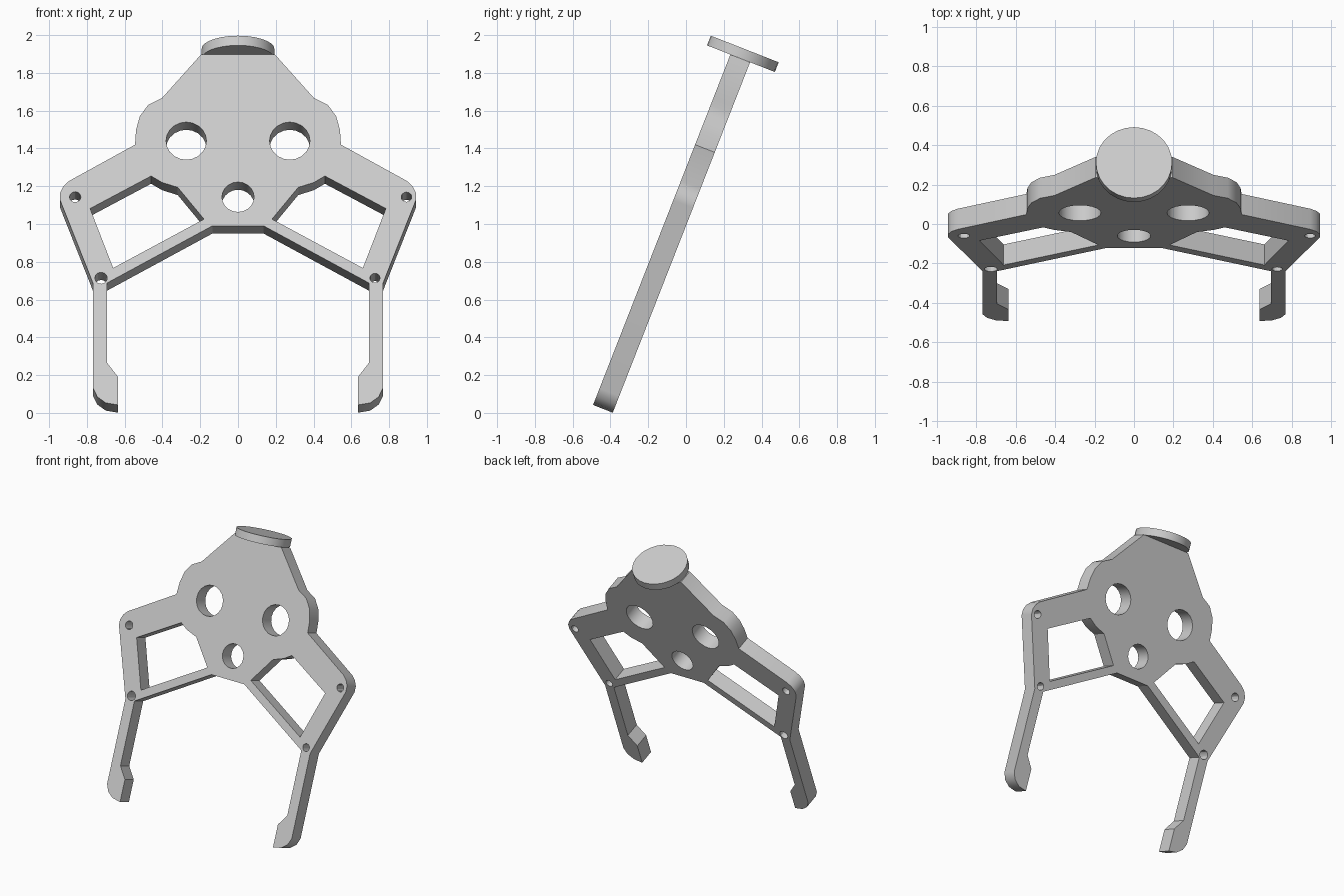
import bpy, bmesh, math
from mathutils import Matrix

if "Cube" in bpy.data.objects:
    bpy.data.objects.remove(bpy.data.objects["Cube"])

THICK = 0.112
TILT = math.radians(21.4)
BASE_Y, BASE_Z = -0.492, 0.042
COS = math.cos(TILT)
lean = Matrix.Translation((0, BASE_Y, BASE_Z)) @ Matrix.Rotation(-TILT, 4, "X")

grey = bpy.data.materials.new("plain grey")
grey.use_nodes = True
colour = (0.6, 0.6, 0.6, 1)
grey.diffuse_color = colour
grey.node_tree.nodes["Principled BSDF"].inputs["Base Color"].default_value = colour


def along(z):
    """Height above the ground to distance along the leaning plate."""
    return (z - BASE_Z) / COS


def circle(x, z, r, n=20):
    turns = [2 * math.pi * i / n for i in range(n)]
    return [(x + r * math.cos(a), along(z) + r * math.sin(a)) for a in turns]


def finish(bm, name, thickness=0):
    mesh = bpy.data.meshes.new(name)
    bm.to_mesh(mesh)
    bm.free()
    mesh.materials.append(grey)
    obj = bpy.data.objects.new(name, mesh)
    bpy.context.collection.objects.link(obj)
    bpy.ops.object.select_all(action="DESELECT")
    obj.select_set(True)
    bpy.context.view_layer.objects.active = obj
    if thickness:
        mod = obj.modifiers.new("thickness", "SOLIDIFY")
        mod.thickness = thickness
        mod.offset = 0
        bpy.ops.object.modifier_apply(modifier=mod.name)
    bpy.ops.object.shade_smooth_by_angle(angle=math.radians(30))
    obj.matrix_world = lean
    return obj


# Half outline: neck, shoulder bulge, elbow corner, finger, lower strut
half = [(0.196, 1.897), (0.402, 1.667), (0.476, 1.63), (0.52, 1.57), (0.54, 1.497),
        (0.545, 1.42), (0.894, 1.228), (0.925, 1.2), (0.942, 1.165), (0.942, 1.127),
        (0.767, 0.685), (0.767, 0.13), (0.745, 0.085), (0.7, 0.053), (0.635, 0.042),
        (0.635, 0.19), (0.693, 0.265), (0.693, 0.688), (0.136, 0.99)]
right_half = [(x, along(z)) for x, z in half]
outline = right_half + [(-x, v) for x, v in reversed(right_half)]

# Window between upper arm, link and lower strut
window = [(0.46, 1.254), (0.783, 1.082), (0.661, 0.767), (0.18, 1.026),
          (0.319, 1.194), (0.402, 1.22)]
loops = [outline]
for side in (1, -1):
    loops.append([(side * x, along(z)) for x, z in window])
    loops.append(circle(side * 0.274, 1.44, 0.107))

# Centre hole and pivot holes
loops += [circle(0, 1.143, 0.085),
          circle(0.892, 1.143, 0.028, 12), circle(-0.862, 1.143, 0.03, 12),
          circle(0.725, 0.714, 0.027, 12), circle(-0.725, 0.714, 0.033, 12)]

# Gripper plate
bm = bmesh.new()
edges = []
for loop in loops:
    verts = [bm.verts.new((x, THICK / 2, v)) for x, v in loop]
    edges += [bm.edges.new((verts[i - 1], verts[i])) for i in range(len(verts))]
bmesh.ops.triangle_fill(bm, use_beauty=True, edges=edges, normal=(0, -1, 0))
bmesh.ops.recalc_face_normals(bm, faces=bm.faces)
finish(bm, "gripper_plate", THICK)

# Mounting disc on top of the neck
bm = bmesh.new()
bmesh.ops.create_cone(bm, cap_ends=True, segments=28, radius1=0.193, radius2=0.193, depth=0.055,
                      matrix=Matrix.Translation((0, 0.06, 2.02)))
finish(bm, "mounting_disc")
